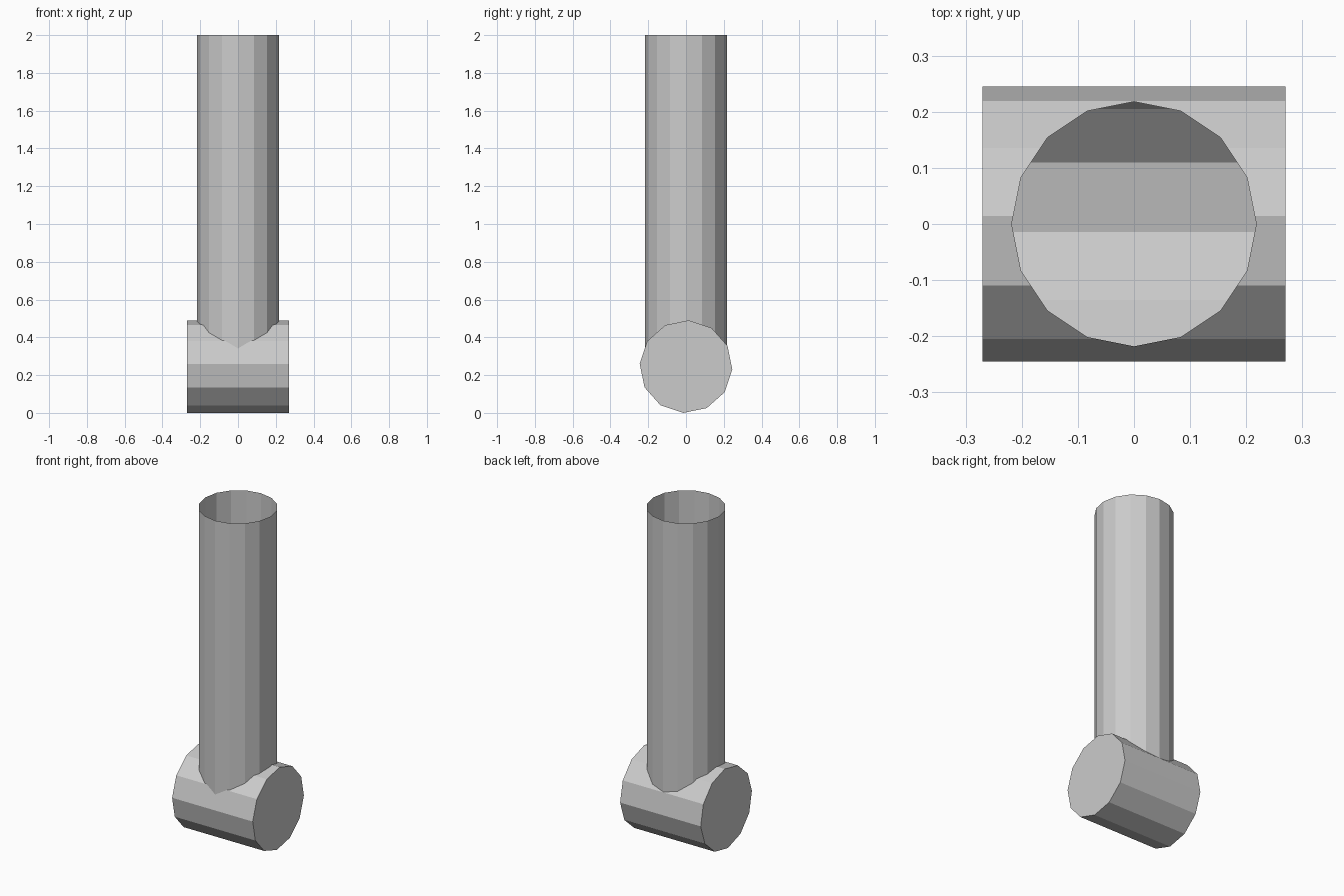
import bpy, bmesh
from math import radians, cos
from mathutils import Matrix

cube = bpy.data.objects.get("Cube")
if cube:
    bpy.data.objects.remove(cube, do_unlink=True)

grey = bpy.data.materials.new("plain grey")
grey.use_nodes = True
colour = (0.6, 0.6, 0.6, 1)
grey.diffuse_color = colour
grey.node_tree.nodes["Principled BSDF"].inputs["Base Color"].default_value = colour


def prism(name, sides, radius, length, matrix):
    """Closed flat-sided cylinder, placed by a matrix."""
    bm = bmesh.new()
    bmesh.ops.create_cone(bm, cap_ends=True, segments=sides, radius1=radius,
                          radius2=radius, depth=length, matrix=matrix)
    mesh = bpy.data.meshes.new(name)
    bm.to_mesh(mesh)
    bm.free()
    mesh.materials.append(grey)
    obj = bpy.data.objects.new(name, mesh)
    bpy.context.collection.objects.link(obj)
    return obj


# Drum lying across x, turned slightly about its axis
drum_r, tilt = 0.2455, radians(3.4)
drum_z = drum_r * cos(tilt)
joint = prism("drum_and_pipe", 12, drum_r, 0.54,
              Matrix.Translation((0, 0, drum_z))
              @ Matrix.Rotation(-tilt, 4, 'X') @ Matrix.Rotation(radians(90), 4, 'Y'))

# Upright pipe, starting inside the drum
top = 2.0
pipe = prism("pipe", 16, 0.218, top - drum_z,
             Matrix.Translation((0, 0, (top + drum_z) / 2)))

# Join them into one hollow shell
union = joint.modifiers.new("union", 'BOOLEAN')
union.operation = 'UNION'
union.solver = 'EXACT'
union.object = pipe
bpy.context.view_layer.objects.active = joint
bpy.ops.object.modifier_apply(modifier=union.name)
bpy.data.objects.remove(pipe, do_unlink=True)

# Open the mouth of the pipe
bm = bmesh.new()
bm.from_mesh(joint.data)
mouth = [f for f in bm.faces if f.calc_center_median().z > top - 0.001]
bmesh.ops.delete(bm, geom=mouth, context='FACES')
bm.to_mesh(joint.data)
bm.free()
